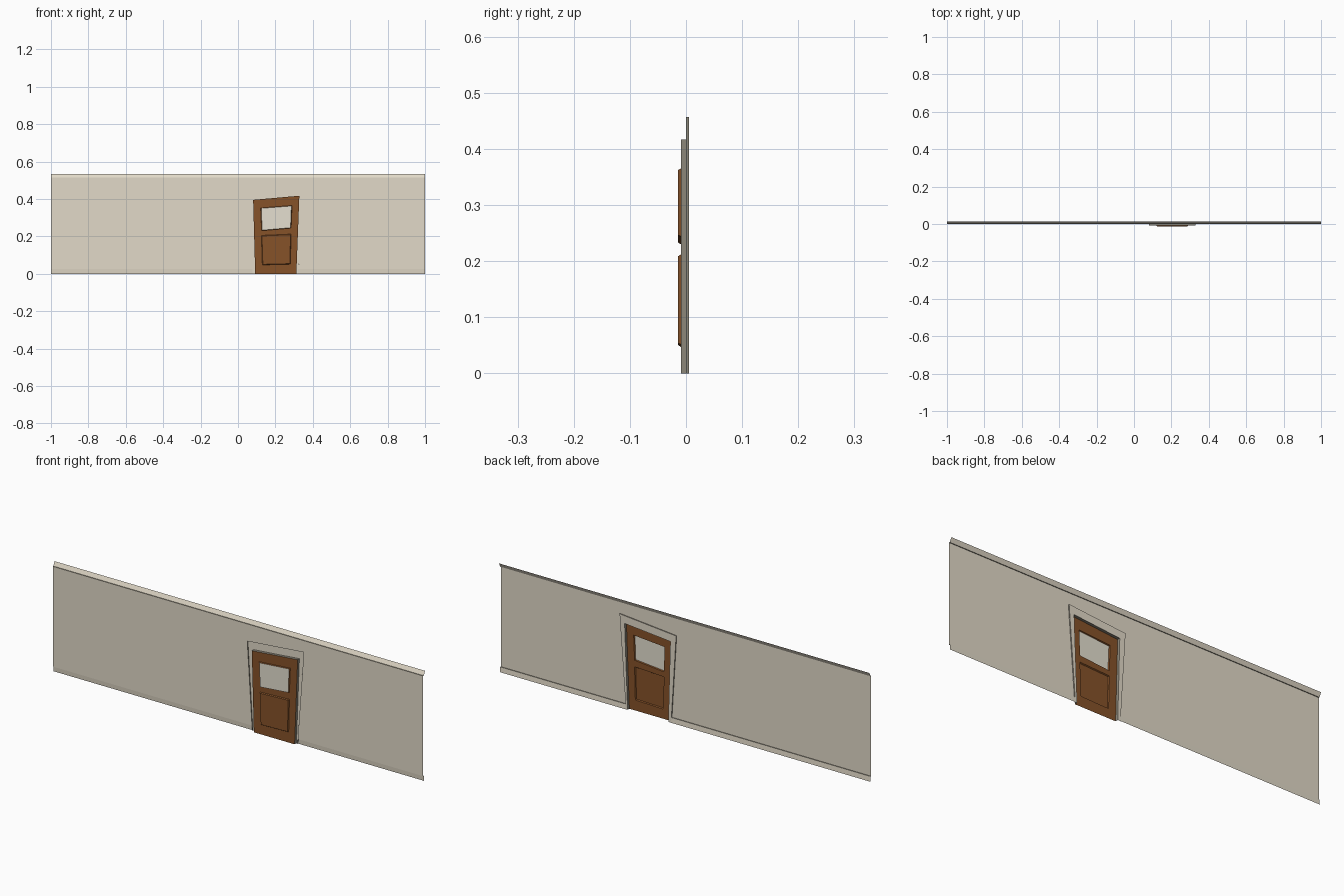
import bpy, bmesh
from mathutils import Vector

cube = bpy.data.objects.get("Cube")
if cube:
    bpy.data.objects.remove(cube)


def material(name, color):
    m = bpy.data.materials.new(name)
    m.use_nodes = True
    m.diffuse_color = (*color, 1)
    bsdf = next(n for n in m.node_tree.nodes if n.type == "BSDF_PRINCIPLED")
    bsdf.inputs["Base Color"].default_value = (*color, 1)
    return m


plaster = material("warm_grey_plaster", (0.76, 0.7, 0.58))
edging = material("dark_grey_edging", (0.27, 0.25, 0.2))
wood = material("brown_wood", (0.24, 0.085, 0.022))
glass = material("pale_glass", (0.78, 0.74, 0.63))


def sheet(name, faces, *mats, dark=()):
    """Make an object from point lists; faces listed in dark use the second material."""
    bm = bmesh.new()
    for i, pts in enumerate(faces):
        face = bm.faces.new([bm.verts.new(p) for p in pts])
        face.material_index = int(i in dark)
    bmesh.ops.remove_doubles(bm, verts=bm.verts, dist=0.0001)
    mesh = bpy.data.meshes.new(name)
    bm.to_mesh(mesh)
    bm.free()
    for m in mats:
        mesh.materials.append(m)
    obj = bpy.data.objects.new(name, mesh)
    bpy.context.collection.objects.link(obj)
    return obj


def at(outline, y):
    """Lift an (x, z) outline to depth y."""
    return [Vector((x, y, z)) for x, z in outline]


def bridge(a, b, closed=False):
    """Join two rows of points with quads."""
    n = len(a)
    return [[a[i], a[(i + 1) % n], b[(i + 1) % n], b[i]]
            for i in range(n if closed else n - 1)]


def moulding(name, profile, x0, x1):
    """Extrude a (y, z) profile along x; its first face is the dark ledge."""
    row0 = [Vector((x0, y, z)) for y, z in profile]
    row1 = [Vector((x1, y, z)) for y, z in profile]
    return sheet(name, bridge(row0, row1), plaster, edging, dark=(0,))


# Depths and heights
WALL, CASING, DOOR, PANEL = 0.0, 0.005, -0.009, -0.014
BASE, CROWN, TOP = 0.025, 0.514, 0.534

# Outlines run bottom left, top left, top right, bottom right
casing_outer = [(0.077, 0), (0.05, 0.43), (0.355, 0.457), (0.321, 0)]
opening = [(0.092, 0), (0.081, 0.395), (0.328, 0.417), (0.312, 0)]
window = [(0.126, 0.23), (0.121, 0.352), (0.289, 0.365), (0.284, 0.244)]
panel = [(0.13, 0.047), (0.125, 0.205), (0.284, 0.212), (0.28, 0.051)]

# Wall with a crooked doorway
notch = [(0.0755, BASE), casing_outer[1], casing_outer[2], (0.3229, BASE)]
outline = [(-1, BASE), (-1, CROWN), (1, CROWN), (1, BASE)]
sheet("wall", bridge(at(outline, WALL), at(notch, WALL)), plaster)

# Mouldings
moulding("crown_moulding", [(0, CROWN), (0.004, CROWN), (0.014, TOP)], -1, 1)
skirting = [(0, BASE), (0.004, BASE), (0.006, 0)]
moulding("right_baseboard", skirting, -1, casing_outer[0][0])
moulding("left_baseboard", skirting, casing_outer[3][0], 1)

# Door casing: dark outer edge, flat face, and dark deep jamb
rows = [at(casing_outer, WALL), at(casing_outer, CASING),
        at(opening, CASING), at(opening, DOOR)]
edge, face, jamb = (bridge(a, b) for a, b in zip(rows, rows[1:]))
sheet("door_casing", face, plaster)
sheet("casing_edge", edge, edging)
sheet("door_jamb", jamb, edging)

# Door leaf: stiles and rails around the two openings
o, w, p = at(opening, DOOR), at(window, DOOR), at(panel, DOOR)
sheet("door_leaf", [
    [o[0], p[0], p[1], w[0], w[1], o[1]],
    [o[3], o[2], w[2], w[3], p[2], p[3]],
    [o[1], w[1], w[2], o[2]],
    [w[0], p[1], p[2], w[3]],
    [o[0], o[3], p[3], p[0]],
], wood)


# Raised panel and window with bevelled borders
def raised(name, outer, fill):
    base = at(outer, DOOR)
    centre = sum(base, Vector()) / len(base)
    cap = [centre + (v - centre) * 0.96 for v in base]
    for v in cap:
        v.y = PANEL
    sheet(name + "_border", bridge(base, cap, closed=True), wood)
    sheet(name, [cap], fill)


raised("door_panel", panel, wood)
raised("door_window", window, glass)
